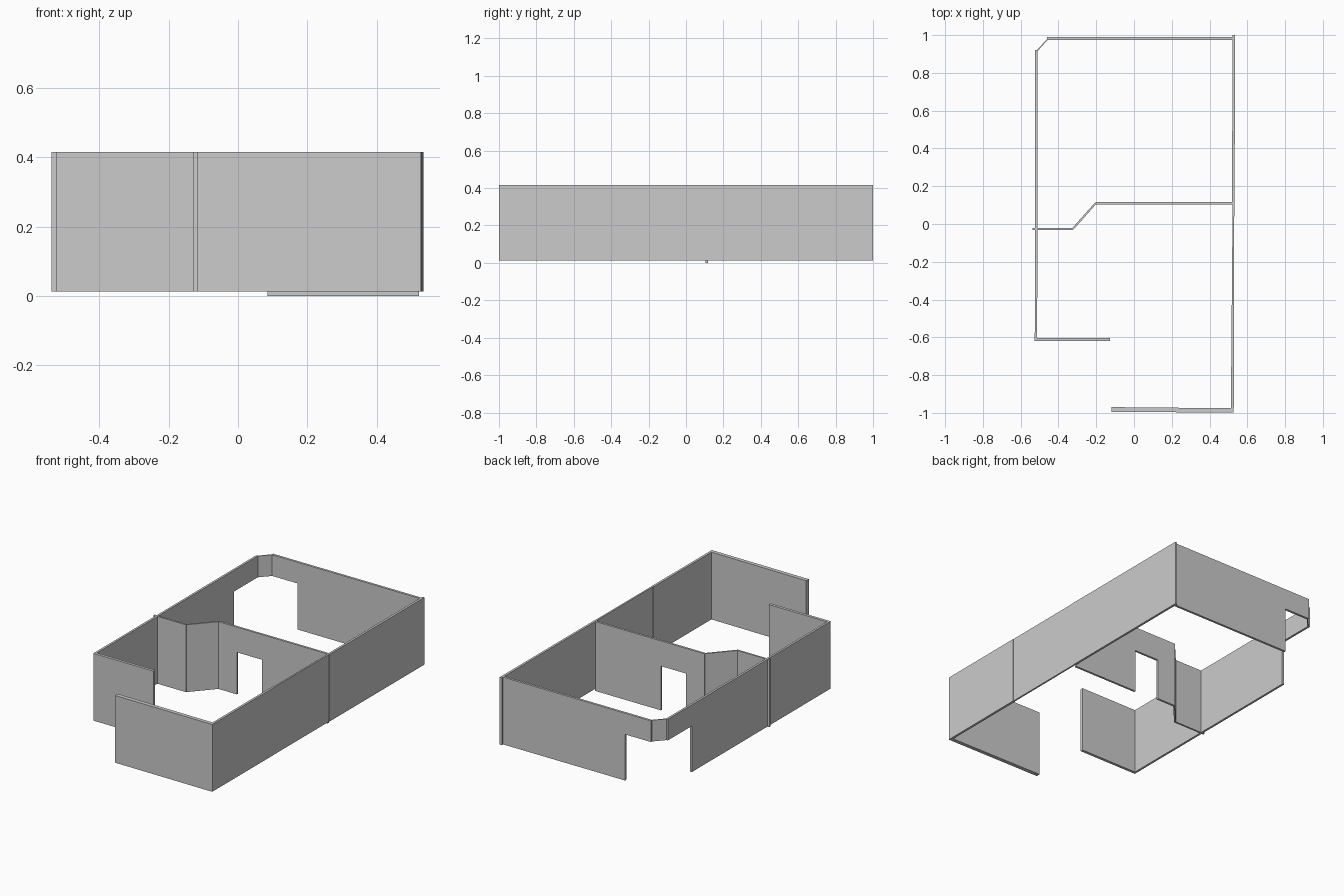
import bpy
from mathutils import Vector

if "Cube" in bpy.data.objects:
    bpy.data.objects.remove(bpy.data.objects["Cube"])

BOTTOM, TOP = 0.013, 0.416
LINTEL = 0.289          # underside of the corner opening
DOOR_TOP = 0.265        # underside of the inner doorway


def wall(name, start, end, thick, profile=None):
    """Wall along a centre line; profile is (distance along, z), thick is (at start, at end)."""
    a, b = Vector(start), Vector(end)
    length = (b - a).length
    along = (b - a) / length
    side = Vector((-along.y, along.x))
    profile = profile or [(0, BOTTOM), (length, BOTTOM), (length, TOP), (0, TOP)]
    verts = []
    for sign in (-1, 1):
        for s, z in profile:
            t = thick[0] + (thick[1] - thick[0]) * s / length
            p = a + along * s + side * (sign * t / 2)
            verts.append((p.x, p.y, z))
    n = len(profile)
    faces = [list(range(n)), list(range(2 * n - 1, n - 1, -1))]
    faces += [[(i + 1) % n, i, n + i, n + (i + 1) % n] for i in range(n)]
    mesh = bpy.data.meshes.new(name)
    mesh.from_pydata(verts, [], faces)
    mesh.update()
    obj = bpy.data.objects.new(name, mesh)
    bpy.context.collection.objects.link(obj)
    return obj


def notched(length, gap):
    """Wall profile with an opening under a lintel at its far end."""
    return [(0, BOTTOM), (length - gap, BOTTOM), (length - gap, LINTEL),
            (length, LINTEL), (length, TOP), (0, TOP)]


# Outer right wall, in three slightly offset lengths
wall("right_wall_front", (0.521, -0.997), (0.523, -0.43), (0.014, 0.014))
wall("right_wall_middle", (0.524, -0.43), (0.526, 0.11), (0.010, 0.010))
wall("right_wall_back", (0.526, 0.105), (0.528, 1.0), (0.013, 0.014))

# Outer front walls, either side of the entrance
wall("front_wall", (-0.118, -0.982), (0.527, -0.987), (0.025, 0.023))
wall("front_left_wall", (-0.525, -0.611), (-0.127, -0.611), (0.017, 0.017))

# Outer left and back walls, open below the lintel at the cut corner
wall("left_wall", (-0.519, -0.619), (-0.517, 0.92), (0.013, 0.013), notched(1.539, 0.227))
wall("back_wall", (0.525, 0.982), (-0.46, 0.982), (0.014, 0.014), notched(0.985, 0.172))
wall("corner_lintel", (-0.512, 0.918), (-0.457, 0.979), (0.006, 0.006),
     [(0, LINTEL), (0.082, LINTEL), (0.082, TOP), (0, TOP)])

# Inner partition: stub, diagonal and straight run with a doorway
wall("partition_stub", (-0.538, -0.026), (-0.322, -0.026), (0.011, 0.011))
wall("partition_diagonal", (-0.325, -0.027), (-0.203, 0.110), (0.010, 0.010))
wall("partition_with_door", (-0.204, 0.110), (0.522, 0.110), (0.013, 0.013),
     [(0, BOTTOM), (0.124, BOTTOM), (0.124, DOOR_TOP), (0.289, DOOR_TOP),
      (0.289, 0.0), (0.726, 0.0), (0.726, TOP), (0, TOP)])
